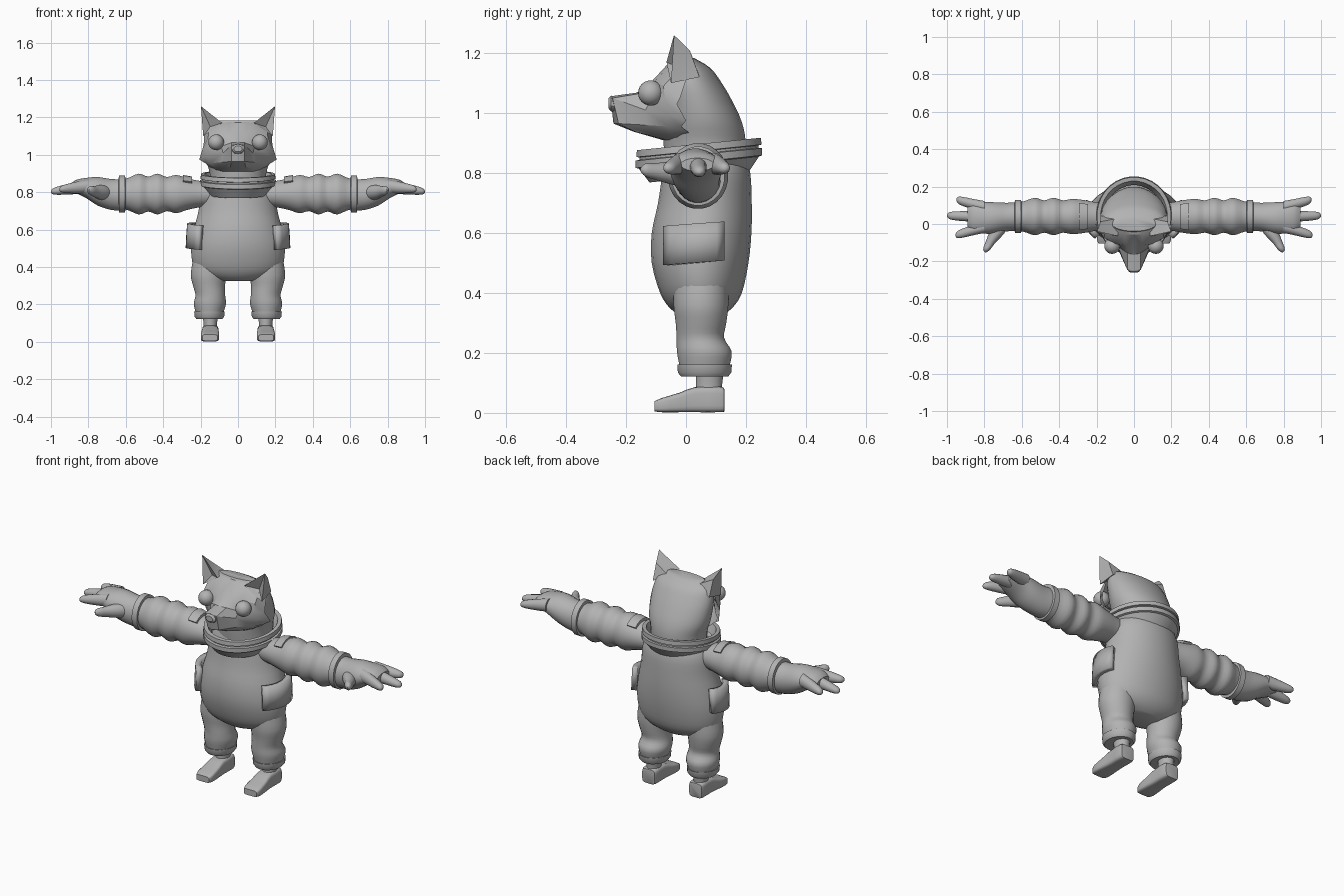
import bpy, bmesh, math
from mathutils import Vector

grey = bpy.data.materials.new("plain grey")
grey.diffuse_color = (0.45, 0.45, 0.45, 1)


def finish(name, bm, mirror=False, angle=35):
    """Turn a bmesh into a shaded object, optionally mirrored across x."""
    bmesh.ops.recalc_face_normals(bm, faces=bm.faces)
    me = bpy.data.meshes.new(name)
    bm.to_mesh(me)
    bm.free()
    me.materials.append(grey)
    for p in me.polygons:
        p.use_smooth = True
    me.set_sharp_from_angle(angle=math.radians(angle))
    ob = bpy.data.objects.new(name, me)
    bpy.context.collection.objects.link(ob)
    if mirror:
        m = ob.modifiers.new("Mirror", 'MIRROR')
        m.use_clip = True
    return ob


def refine(rings, steps):
    """Catmull-Rom interpolation between rings."""
    v = [Vector(r) for r in rings]
    out = []
    for i in range(len(v) - 1):
        a, b, c, d = v[max(i - 1, 0)], v[i], v[i + 1], v[min(i + 2, len(v) - 1)]
        for s in range(steps):
            t = s / steps
            out.append(0.5 * (2 * b + (c - a) * t + (2 * a - 5 * b + 4 * c - d) * t * t
                              + (3 * b - a - 3 * c + d) * t ** 3))
    return out + [v[-1]]


def loft(name, axis, rings, mirror=False, steps=3, sides=24, n=2, tilt=0, cap=True, angle=35):
    """Rings are (position on axis, centre u, centre v, radius u, radius v)."""
    bm = bmesh.new()
    loops = []
    for pos, cu, cv, ru, rv in refine(rings, steps):
        loop = []
        for k in range(sides):
            a = math.tau * (k + 0.5) / sides
            c, s = math.cos(a), math.sin(a)
            u = cu + ru * math.copysign(abs(c) ** (2 / n), c)
            v = cv + rv * math.copysign(abs(s) ** (2 / n), s)
            co = {'x': (pos, u, v), 'y': (u, pos, v), 'z': (u, v, pos + tilt * (v - cv))}[axis]
            loop.append(bm.verts.new(co))
        loops.append(loop)
    for a, b in zip(loops, loops[1:]):
        for k in range(sides):
            j = (k + 1) % sides
            bm.faces.new((a[k], a[j], b[j], b[k]))
    if cap:
        bm.faces.new(loops[0])
        bm.faces.new(loops[-1])
    return finish(name, bm, mirror, angle)


# Torso
loft("torso", 'z', [
    (0.325, 0, 0.05, 0.10, 0.07), (0.35, 0, 0.05, 0.185, 0.105), (0.40, 0, 0.05, 0.238, 0.137),
    (0.50, 0, 0.047, 0.252, 0.162), (0.60, 0, 0.052, 0.237, 0.167), (0.70, 0, 0.063, 0.212, 0.157),
    (0.80, 0, 0.068, 0.198, 0.147), (0.86, 0, 0.065, 0.165, 0.13)], sides=32)

# Tilted double collar
loft("collar", 'z', [(z, 0, 0.043, 0.203 * s, 0.212 * s) for z, s in (
    (0.785, 0.78), (0.835, 0.95), (0.838, 1), (0.862, 1), (0.864, 0.94), (0.872, 0.94),
    (0.874, 0.99), (0.897, 0.98), (0.897, 0.88), (0.85, 0.78))],
    steps=1, sides=32, tilt=0.1, cap=False)

# Trouser legs with rolled cuffs
loft("trouser_leg", 'z', [
    (0.45, 0.15, 0.05, 0.09, 0.09), (0.36, 0.157, 0.05, 0.096, 0.092), (0.30, 0.155, 0.05, 0.086, 0.085),
    (0.25, 0.148, 0.048, 0.08, 0.08), (0.205, 0.15, 0.061, 0.087, 0.092),
    (0.16, 0.152, 0.062, 0.076, 0.085)], True)
loft("trouser_cuff", 'z', [
    (0.16, 0.153, 0.062, 0.076, 0.084), (0.162, 0.153, 0.062, 0.082, 0.092),
    (0.135, 0.153, 0.062, 0.080, 0.090), (0.122, 0.153, 0.062, 0.070, 0.080)], True, steps=1)

# Ankles and shoes
loft("ankle", 'z', [(0.14, 0.148, 0.08, 0.042, 0.048), (0.09, 0.148, 0.077, 0.036, 0.044),
                    (0.04, 0.148, 0.077, 0.036, 0.046)], True, sides=16)
loft("shoe", 'y', [
    (0.128, 0.148, 0.042, 0.035, 0.037), (0.115, 0.148, 0.045, 0.044, 0.043),
    (0.03, 0.148, 0.044, 0.043, 0.042), (-0.02, 0.149, 0.035, 0.047, 0.033),
    (-0.08, 0.150, 0.026, 0.049, 0.024), (-0.105, 0.150, 0.022, 0.040, 0.017)],
    True, sides=20, n=5, steps=2)

# Padded sleeves
loft("sleeve", 'x', [
    (0.15, 0.04, 0.79, 0.07, 0.065), (0.21, 0.04, 0.79, 0.078, 0.072), (0.27, 0.04, 0.79, 0.089, 0.085),
    (0.33, 0.04, 0.79, 0.095, 0.103), (0.38, 0.04, 0.79, 0.087, 0.092), (0.43, 0.04, 0.79, 0.101, 0.11),
    (0.48, 0.04, 0.79, 0.087, 0.094), (0.53, 0.04, 0.79, 0.101, 0.11), (0.59, 0.04, 0.79, 0.082, 0.086),
    (0.63, 0.04, 0.79, 0.08, 0.084)], True)
loft("wrist_ring", 'x', [(x, 0.04, 0.79, r, r * 1.1) for x, r in (
    (0.602, 0.078), (0.604, 0.09), (0.636, 0.09), (0.638, 0.078))], True, steps=1)

# Shoulder tabs
bm = bmesh.new()
cols = []
for k in range(7):
    a = math.radians(45 + 15 * k)
    cols.append([bm.verts.new((x, 0.04 + r * math.cos(a), 0.79 + r * math.sin(a)))
                 for x, r in ((0.245, 0.075), (0.245, 0.094), (0.295, 0.102), (0.295, 0.085))])
for a, b in zip(cols, cols[1:]):
    for k in range(4):
        j = (k + 1) % 4
        bm.faces.new((a[k], a[j], b[j], b[k]))
bm.faces.new(cols[0])
bm.faces.new(cols[-1])
finish("shoulder_tab", bm, True)

# Hands: palm, three fingers and a thumb
loft("palm", 'x', [
    (0.62, 0.04, 0.785, 0.078, 0.085), (0.68, 0.037, 0.788, 0.077, 0.083),
    (0.75, 0.032, 0.805, 0.085, 0.077), (0.81, 0.033, 0.822, 0.084, 0.055),
    (0.86, 0.036, 0.83, 0.078, 0.038), (0.89, 0.038, 0.828, 0.055, 0.022)], True)
for label, y0, y1, tip, z1 in (("back", 0.09, 0.13, 0.95, 0.815), ("middle", 0.038, 0.045, 1.0, 0.803),
                               ("front", -0.015, -0.06, 0.955, 0.815)):
    path = ((0, 0.034, 0.036), (0.35, 0.029, 0.032), (0.75, 0.025, 0.024), (0.94, 0.018, 0.016), (1, 0.004, 0.004))
    loft(label + "_finger", 'x', [
        (0.80 + (tip - 0.80) * t, y0 + (y1 - y0) * t, 0.832 + (z1 - 0.832) * t, ry, rz)
        for t, ry, rz in path], True, sides=14)
loft("thumb", 'y', [
    (0.02, 0.70, 0.79, 0.05, 0.045), (-0.05, 0.735, 0.80, 0.042, 0.038), (-0.10, 0.768, 0.805, 0.028, 0.028),
    (-0.135, 0.787, 0.81, 0.02, 0.022), (-0.152, 0.793, 0.811, 0.004, 0.005)], True, sides=14)

# Side pockets wrapped around the hips
bm = bmesh.new()
grid = []
for k in range(9):
    y = -0.066 + 0.187 * k / 8
    c = math.sqrt(1 - ((y - 0.05) / 0.175) ** 2)
    grid.append([bm.verts.new((x * c + 0.012, y, z + 0.08 * (y - 0.027)))
                 for x, z in ((0.253, 0.50), (0.250, 0.565), (0.245, 0.63))])
for a, b in zip(grid, grid[1:]):
    for k in range(2):
        bm.faces.new((a[k], a[k + 1], b[k + 1], b[k]))
pocket = finish("pocket", bm, True)
wall = pocket.modifiers.new("Thickness", 'SOLIDIFY')
wall.thickness = 0.03
wall.offset = 0

# Back of head and neck
loft("head_back", 'z', [
    (0.80, 0, 0.065, 0.15, 0.13), (0.90, 0, 0.062, 0.152, 0.138), (0.97, 0, 0.055, 0.172, 0.132),
    (1.04, 0, 0.038, 0.18, 0.117), (1.10, 0, 0.02, 0.178, 0.10), (1.15, 0, 0.012, 0.16, 0.07),
    (1.183, 0, -0.005, 0.11, 0.033)], sides=28)

# Faceted face with snout and pointed cheeks, half modelled and mirrored
rows = (
    ((0, -0.01, 1.184), (0.05, -0.01, 1.184), (0.09, -0.01, 1.184), (0.14, 0.0, 1.17), (0.165, 0.03, 1.14)),
    ((0, -0.055, 1.17), (0.05, -0.055, 1.17), (0.10, -0.05, 1.165), (0.155, -0.03, 1.14), (0.18, 0.0, 1.11)),
    ((0, -0.115, 1.105), (0.04, -0.115, 1.105), (0.10, -0.105, 1.105), (0.16, -0.075, 1.09), (0.184, -0.02, 1.05)),
    ((0, -0.165, 1.068), (0.035, -0.155, 1.065), (0.09, -0.118, 1.045), (0.168, -0.07, 1.04), (0.19, -0.03, 1.03)),
    ((0, -0.252, 1.056), (0.036, -0.245, 1.05), (0.08, -0.135, 1.01), (0.17, -0.06, 0.995), (0.207, 0.0, 0.975)),
    ((0, -0.242, 0.965), (0.036, -0.225, 0.965), (0.085, -0.135, 0.96), (0.15, -0.06, 0.955), (0.175, -0.015, 0.955)),
    ((0, -0.175, 0.938), (0.04, -0.165, 0.936), (0.08, -0.11, 0.928), (0.125, -0.05, 0.93), (0.15, 0.01, 0.935)),
    ((0, -0.06, 0.905), (0.04, -0.055, 0.905), (0.08, -0.04, 0.905), (0.11, -0.01, 0.91), (0.13, 0.03, 0.92)),
)
bm = bmesh.new()
vs = [[bm.verts.new(p) for p in row] for row in rows]
for a, b in zip(vs, vs[1:]):
    for k in range(4):
        bm.faces.new((a[k], b[k], b[k + 1], a[k + 1]))
finish("face", bm, True, 30)

# Nose tip
loft("nose", 'y', [(-0.215, 0, 1.025, 0.03, 0.026), (-0.25, 0, 1.032, 0.034, 0.026),
                   (-0.259, 0, 1.032, 0.022, 0.016)], sides=10, steps=1)

# Eyes
bm = bmesh.new()
bmesh.ops.create_uvsphere(bm, u_segments=20, v_segments=12, radius=0.042)
bmesh.ops.translate(bm, verts=bm.verts, vec=(0.117, -0.118, 1.067))
finish("eye", bm, True)

# Ears: folded cone with a hollow front
bm = bmesh.new()
tip, outer, inner, back, back_in, hollow = [bm.verts.new(p) for p in (
    (0.198, -0.04, 1.26), (0.186, -0.05, 1.10), (0.085, -0.065, 1.17),
    (0.178, 0.045, 1.12), (0.09, 0.03, 1.165), (0.148, -0.02, 1.15))]
ridge = bm.verts.new((0.180, 0.012, 1.21))
for f in ((tip, outer, hollow), (tip, hollow, inner), (outer, inner, hollow), (tip, ridge, outer),
          (ridge, back, outer), (tip, inner, ridge), (inner, back_in, ridge), (ridge, back_in, back),
          (outer, back, back_in, inner)):
    bm.faces.new(f)
finish("ear", bm, True, 45)
